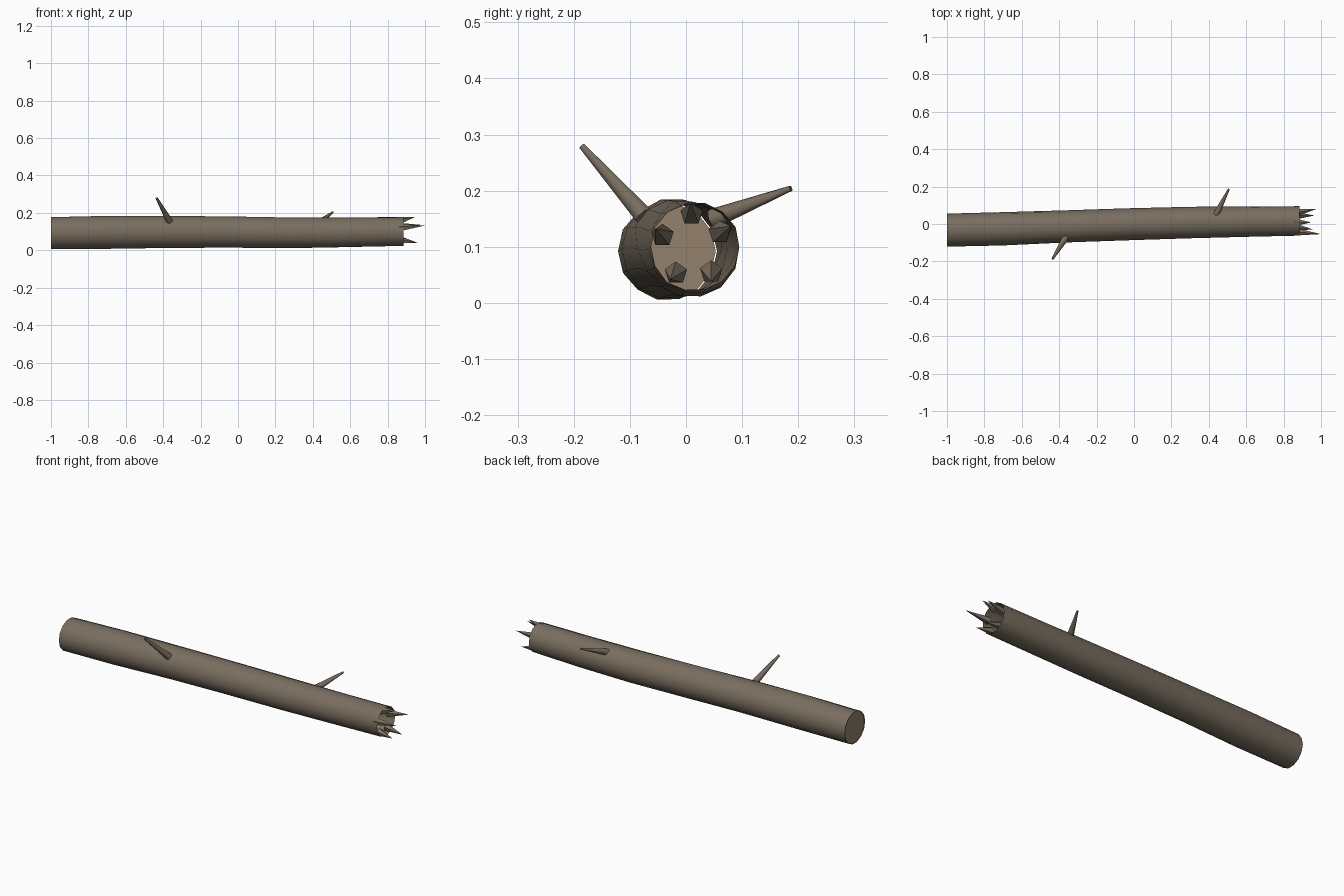
import bpy, math, random
from mathutils import Vector

if "Cube" in bpy.data.objects:
    bpy.data.objects.remove(bpy.data.objects["Cube"])

random.seed(4)

def material(name, color):
    m = bpy.data.materials.new(name)
    m.diffuse_color = color
    m.use_nodes = True
    m.node_tree.nodes["Principled BSDF"].inputs["Base Color"].default_value = m.diffuse_color
    return m

BARK = material("bark_brown", (0.19, 0.155, 0.115, 1))
WOOD = material("cut_wood", (0.30, 0.22, 0.15, 1))

def make_object(name, verts, faces, mat, smooth=False):
    mesh = bpy.data.meshes.new(name)
    mesh.from_pydata(verts, [], faces)
    mesh.materials.append(mat)
    obj = bpy.data.objects.new(name, mesh)
    bpy.context.collection.objects.link(obj)
    if smooth:
        mesh.shade_smooth()
    return obj

def spike(name, base, tip, r_base, r_tip, sides, smooth=False):
    """Tapered cone between two points."""
    base, tip = Vector(base), Vector(tip)
    axis = tip - base
    bpy.ops.mesh.primitive_cone_add(vertices=sides, radius1=r_base, radius2=r_tip,
                                    depth=axis.length, location=(base + tip) / 2)
    obj = bpy.context.object
    obj.name = name
    obj.rotation_euler = axis.to_track_quat('Z', 'Y').to_euler()
    obj.data.materials.append(BARK)
    if smooth:
        bpy.ops.object.shade_smooth_by_angle(angle=math.radians(60))
    return obj

# Hollow bark tube, gently bent, open at the broken end: (x, y, z, radius)
SIDES = 14
path = [(-1.0, -0.032, 0.092, 0.088), (-0.7, -0.025, 0.096, 0.089),
        (-0.36, -0.013, 0.098, 0.086), (-0.05, -0.002, 0.097, 0.085),
        (0.3, 0.008, 0.093, 0.084), (0.6, 0.014, 0.096, 0.081),
        (0.885, 0.016, 0.100, 0.079)]
verts, faces = [], []
for x, cy, cz, r in path:
    for i in range(SIDES):
        a = math.tau * i / SIDES
        rr = r * random.uniform(0.985, 1.02)
        verts.append((x, cy + rr * math.cos(a), cz + rr * math.sin(a)))
for k in range(len(path) - 1):
    for i in range(SIDES):
        j = (i + 1) % SIDES
        a, b = k * SIDES, (k + 1) * SIDES
        faces.append((a + i, a + j, b + j, b + i))
make_object("log_bark", verts, faces, BARK, smooth=True)

# Cut wood disc closing the sawn end
disc = [(-0.995, -0.033 + 0.086 * math.cos(math.tau * i / SIDES),
         0.092 + 0.086 * math.sin(math.tau * i / SIDES)) for i in range(SIDES)]
make_object("cut_end", disc, [tuple(reversed(range(SIDES)))], WOOD)

# Splinters around the broken end: base (y, z), tip (x, y, z)
splinters = [((0.060, 0.125), (0.975, 0.080, 0.137)),
             ((0.010, 0.158), (0.947, 0.008, 0.178)),
             ((-0.042, 0.120), (1.000, -0.054, 0.132)),
             ((-0.018, 0.053), (0.955, -0.028, 0.042)),
             ((0.045, 0.055), (0.965, 0.045, 0.038))]
for n, ((y, z), tip) in enumerate(splinters):
    spike(f"splinter_{n + 1}", (0.865, y, z), tip, 0.021, 0.0, 5)

# Two broken branch stubs
spike("branch_stub_front", (-0.366, -0.075, 0.155), (-0.435, -0.185, 0.279), 0.018, 0.006, 8, True)
spike("branch_stub_back", (0.438, 0.048, 0.15), (0.507, 0.187, 0.204), 0.018, 0.005, 8, True)
